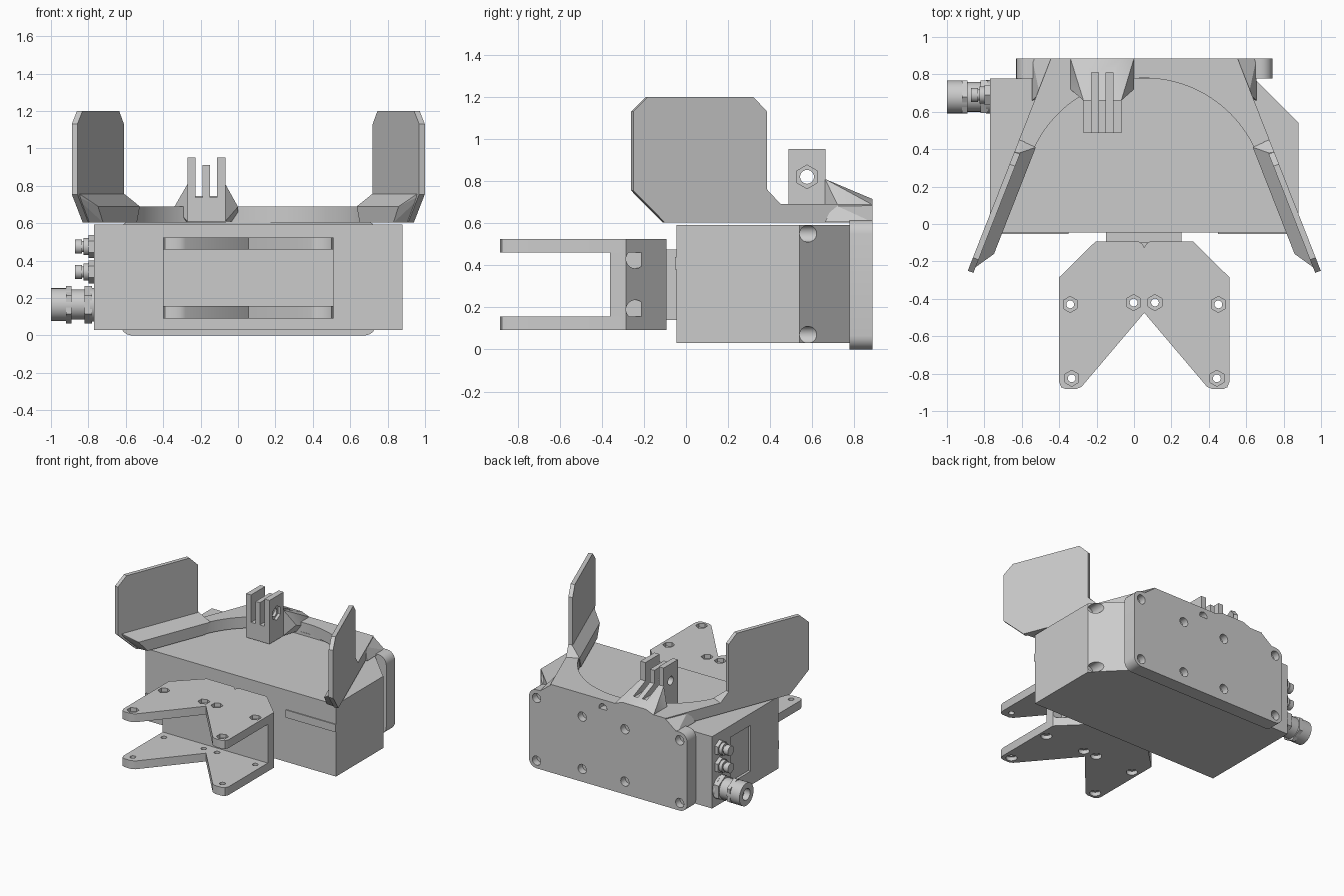
import bpy, bmesh
from math import sin, cos, pi, radians
from mathutils import Vector, Matrix

if "Cube" in bpy.data.objects:
    bpy.data.objects.remove(bpy.data.objects["Cube"])

C = 0.055  # symmetry line of the housing

grey = bpy.data.materials.new("plain_grey")
grey.use_nodes = True
grey.diffuse_color = (0.6, 0.6, 0.6, 1)
grey.node_tree.nodes["Principled BSDF"].inputs["Base Color"].default_value = (0.6, 0.6, 0.6, 1)


def finish(name, bm):
    bmesh.ops.recalc_face_normals(bm, faces=bm.faces)
    mesh = bpy.data.meshes.new(name)
    bm.to_mesh(mesh)
    bm.free()
    mesh.materials.append(grey)
    obj = bpy.data.objects.new(name, mesh)
    bpy.context.collection.objects.link(obj)
    return obj


def activate(obj):
    bpy.ops.object.select_all(action='DESELECT')
    obj.select_set(True)
    bpy.context.view_layer.objects.active = obj


def smooth(obj):
    activate(obj)
    bpy.ops.object.shade_smooth_by_angle(angle=radians(30))


def prism(name, pts, vec):
    """Extrude a closed outline of 3D points along a vector."""
    bm = bmesh.new()
    face = bm.faces.new([bm.verts.new(p) for p in pts])
    moved = bmesh.ops.extrude_face_region(bm, geom=[face])["geom"]
    bmesh.ops.translate(bm, vec=vec, verts=[v for v in moved if isinstance(v, bmesh.types.BMVert)])
    return finish(name, bm)


def slab(name, outline, z0, z1):
    return prism(name, [(x, y, z0) for x, y in outline], (0, 0, z1 - z0))


def box(name, x0, x1, y0, y1, z0, z1):
    return slab(name, [(x0, y0), (x1, y0), (x1, y1), (x0, y1)], z0, z1)


def hull(name, pts):
    bm = bmesh.new()
    verts = [bm.verts.new(p) for p in pts]
    out = bmesh.ops.convex_hull(bm, input=verts)
    bmesh.ops.delete(bm, geom=[v for v in out["geom_interior"] if isinstance(v, bmesh.types.BMVert)],
                     context='VERTS')
    return finish(name, bm)


def rod(name, start, axis, length, r, sides=24):
    """Cylinder from a start point along an axis."""
    a = Vector(axis).normalized()
    bm = bmesh.new()
    m = Matrix.Translation(Vector(start) + a * length / 2) @ a.to_track_quat('Z', 'Y').to_matrix().to_4x4()
    bmesh.ops.create_cone(bm, cap_ends=True, segments=sides, radius1=r, radius2=r, depth=length, matrix=m)
    return finish(name, bm)


def cut(obj, cutters):
    for c in cutters:
        mod = obj.modifiers.new("cut", 'BOOLEAN')
        mod.operation, mod.solver, mod.object = 'DIFFERENCE', 'EXACT', c
        activate(obj)
        bpy.ops.object.modifier_apply(modifier=mod.name)
        bpy.data.objects.remove(c)
    smooth(obj)


def mirrored(half):
    """Outline of (offset, y) points completed on the other side of the symmetry line."""
    left = [(C + u, y) for u, y in half]
    right = [(C - u, y) for u, y in reversed(half) if u > 0.0001]
    return left + right


# Housing with one cut corner, two corner screw pockets and a side recess
housing = slab("housing", [(-0.77, -0.045), (0.88, -0.045), (0.88, 0.54), (0.645, 0.777), (-0.77, 0.777)],
               0.03, 0.592)
cut(housing, [rod("pocket", (0.84, 0.5, z), (0, 1, 0), 0.4, 0.04) for z in (0.07, 0.55)]
    + [box("recess", -0.8, -0.75, 0.3, 0.55, 0.14, 0.5)])
box("front_rib_left", 0.45, 0.88, -0.053, -0.044, 0.38, 0.44)
box("front_rib_right", -0.77, -0.35, -0.053, -0.044, 0.18, 0.245)

# Rear cover with rounded corners and screw holes
outline = []
for cx, cz, start in ((0.62, 0.55, 0), (-0.62, 0.55, 90), (-0.62, 0.065, 180), (0.62, 0.065, 270)):
    for k in range(7):
        a = radians(start + 15 * k)
        outline.append((C + cx + 0.065 * cos(a), 0.777, cz + 0.065 * sin(a)))
cover = prism("rear_cover", outline, (0, 0.108, 0))
holes = [(C + s * 0.62, z) for s in (-1, 1) for z in (0.06, 0.55)]
holes += [(0.095 + s * 0.185, z) for s in (-1, 1) for z in (0.1, 0.51)]
cut(cover, [rod("screw_hole", (x, 0.83, z), (0, 1, 0), 0.1, 0.036) for x, z in holes])


# Arched bracket over the housing
def outer(y):
    return 0.685 + (0.41 - y) * 0.392


arc = [(0.65 * cos(radians(a)), 0.13 + 0.65 * sin(radians(a))) for a in range(21, 91, 3)]
bracket = slab("arched_bracket", mirrored([(outer(0.885), 0.885), (outer(0.36), 0.36)] + arc), 0.603, 0.69)
cut(bracket, [rod("screw_hole", (0.1, 0.83, 0.625), (0, 1, 0), 0.1, 0.034)])

# Side wings, their sloped feet and the rear gussets
wing = [(-0.10, 0.603), (-0.25, 0.755), (-0.25, 1.13), (-0.18, 1.2), (0.32, 1.2), (0.385, 1.13),
        (0.385, 0.76), (0.45, 0.69), (0.45, 0.603)]
foot = [(0, -0.10, 0.603), (0, -0.25, 0.76), (0.03, -0.235, 0.76), (0.105, -0.16, 0.69), (0.105, -0.09, 0.603),
        (0, 0.40, 0.603), (0.105, 0.37, 0.603), (0, 0.385, 0.76), (0.03, 0.38, 0.76), (0, 0.45, 0.69),
        (0.105, 0.41, 0.69)]
for side, s in (("left", 1), ("right", -1)):
    prism(side + "_wing", [(C + s * outer(y), y, z) for y, z in wing], (-s * 0.03, -0.011, 0))
    hull(side + "_wing_foot", [(C + s * (outer(y) - d), y, z) for d, y, z in foot])
    hull(side + "_gusset", [(C + s * u, y, z) for u, y, z in (
        (0.49, 0.885, 0.69), (0.60, 0.885, 0.605), (0.60, 0.66, 0.605), (0.56, 0.70, 0.69),
        (0.45, 0.885, 0.605), (0.5, 0.7, 0.605))])

# Three finger accessory mount with its sloped back
fingers = box("mount_fingers", -0.27, -0.068, 0.487, 0.662, 0.61, 0.952)
back = hull("mount_back", [(x, y, z) for pair, y, z in (
    ((-0.27, -0.068), 0.66, 0.81), ((-0.27, -0.068), 0.885, 0.715), ((-0.34, 0.0), 0.885, 0.688),
    ((-0.34, 0.0), 0.72, 0.688), ((-0.27, -0.068), 0.66, 0.61), ((-0.34, 0.0), 0.885, 0.61)) for x in pair])


def slots():
    return [box("slot", x, x + 0.039, 0.4, 0.81, 0.738, 1.1) for x in (-0.228, -0.151)]


cut(back, slots())
cut(fingers, slots() + [
    box("middle_trim", -0.2, -0.14, 0.4, 0.7, 0.912, 1.1),
    rod("pin_hole", (-0.4, 0.575, 0.82), (1, 0, 0), 0.5, 0.033),
    rod("nut_pocket", (-0.09, 0.575, 0.82), (1, 0, 0), 0.1, 0.056, 6)])

# Forked front clevis: two notched plates joined by a web
half = [(0, -0.475), (0.335, -0.87), (0.365, -0.883), (0.42, -0.883), (0.444, -0.873), (0.455, -0.845),
        (0.455, -0.285), (0.26, -0.093), (0.03, -0.093), (0.012, -0.105), (0, -0.125)]
fork = half[:-1] + half[-1:]
plate_outline = [(C + u, y) for u, y in fork] + [(C - u, y) for u, y in reversed(fork[1:-1])]
bolts = [(C + s * u, y) for s in (-1, 1) for u, y in ((0.396, -0.43), (0.057, -0.42), (0.388, -0.825))]
for name, z0, z1 in (("upper_clevis_plate", 0.46, 0.525), ("lower_clevis_plate", 0.092, 0.157)):
    plate = slab(name, plate_outline, z0, z1)
    tools = [rod("bolt_hole", (x, y, z0 - 0.05), (0, 0, 1), 0.2, 0.021, 16) for x, y in bolts]
    if z0 > 0.3:
        tools += [rod("nut_pocket", (x, y, z1 - 0.03), (0, 0, 1), 0.1, 0.043, 6) for x, y in bolts]
    else:
        tools += [rod("head_pocket", (x, y, z0 + 0.03), (0, 0, -1), 0.1, 0.04, 20) for x, y in bolts]
    cut(plate, tools)
web = slab("clevis_web", mirrored([(0.455, -0.36), (0.455, -0.285), (0.26, -0.093)]), 0.157, 0.46)
cut(web, [rod("side_pocket", (C + s * 0.38, -0.24, z), (s, 0, 0), 0.2, 0.045)
          for s in (-1, 1) for z in (0.19, 0.43)])
box("clevis_neck", -0.15, 0.255, -0.1, -0.04, 0.14, 0.475)


# Cable glands on the right side, each a stack of rings and hex nuts
def gland(name, y, z, rings):
    for i, (x0, x1, r, sides) in enumerate(rings):
        smooth(rod(f"{name}_{i + 1}", (x1, y, z), (-1, 0, 0), x1 - x0, r, sides))


gland("large_gland", 0.68, 0.165, [(-0.93, -0.89, 0.088, 32), (-0.92, -0.89, 0.1, 6), (-0.89, -0.82, 0.08, 32),
                                   (-0.82, -0.78, 0.1, 6), (-0.79, -0.76, 0.09, 32)])
cap = rod("large_gland_cap", (-0.925, 0.68, 0.165), (-1, 0, 0), 0.075, 0.088, 32)
cut(cap, [rod("cable_hole", (-0.95, 0.68, 0.165), (-1, 0, 0), 0.1, 0.045)])
for label, z in (("upper", 0.475), ("lower", 0.34)):
    gland(label + "_connector", 0.69, z, [(-0.872, -0.835, 0.038, 24), (-0.835, -0.825, 0.03, 24),
                                          (-0.825, -0.8, 0.046, 24), (-0.8, -0.765, 0.062, 6)])
bpy.ops.object.select_all(action='DESELECT')
